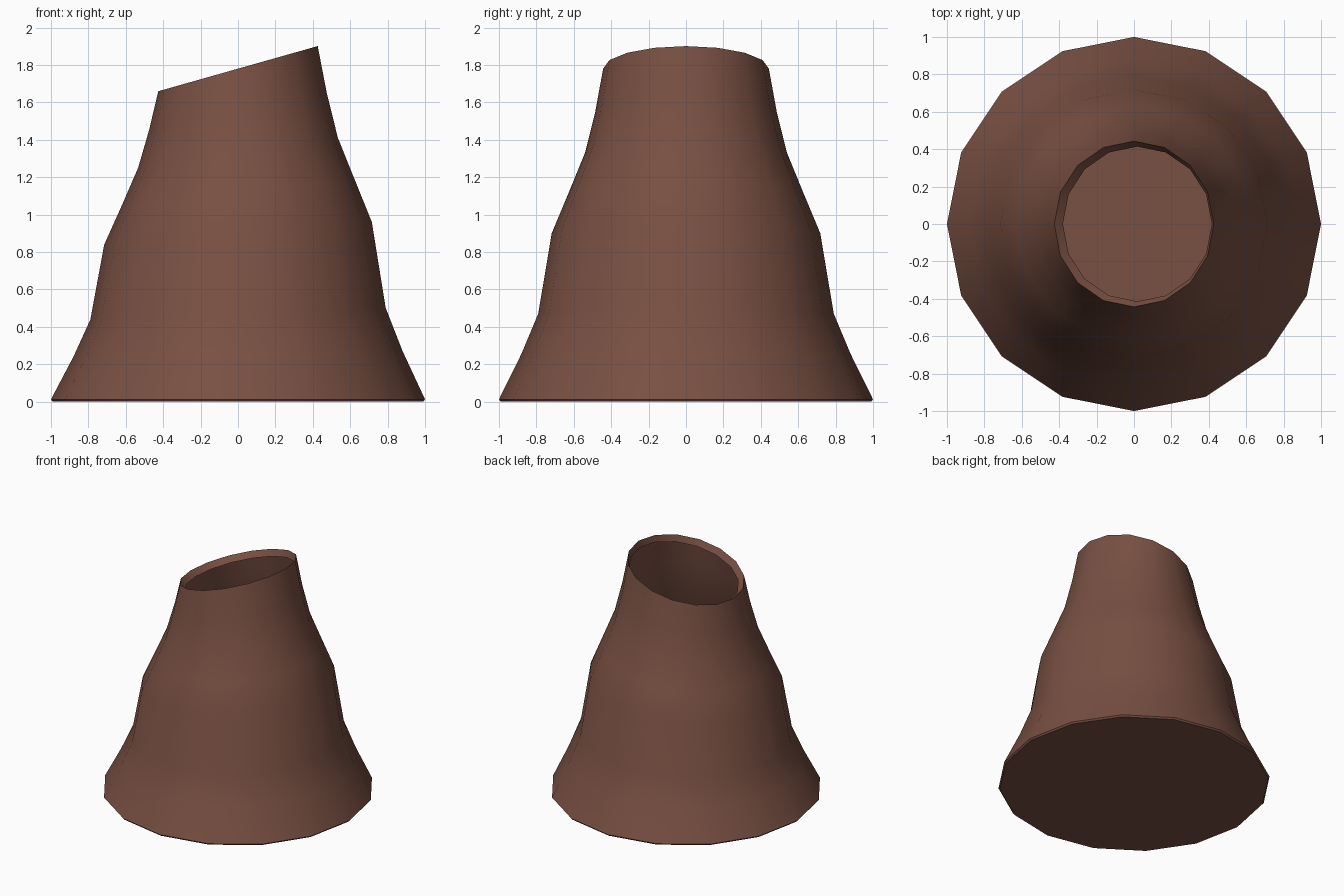
import bpy, bmesh
from math import pi, cos, sin, atan

if "Cube" in bpy.data.objects:
    bpy.data.objects.remove(bpy.data.objects["Cube"])

SIDES = 16

# bark rings: (in-plane radius, centre height, slope along x, centre x)
RINGS = [
    (0.99, 0.0, 0.0, 0.0),
    (1.0, 0.012, 0.0, 0.0),
    (0.88, 0.255, 0.017, 0.0),
    (0.79, 0.47, 0.04, 0.0),
    (0.718, 0.90, 0.085, 0.0),
    (0.63, 1.11, 0.115, 0.0),
    (0.54, 1.33, 0.15, 0.0),
    (0.485, 1.55, 0.205, 0.0),
    (0.443, 1.78, 0.283, 0.0),
    (0.414, 1.735, 0.283, 0.018),   # inner lip of the hollow top
]


def add_ring(bm, radius, height, slope, cx):
    tilt = atan(slope)
    verts = []
    for i in range(SIDES):
        a = 2 * pi * i / SIDES
        u = radius * cos(a)
        verts.append(bm.verts.new((cx + u * cos(tilt), radius * sin(a), height + u * sin(tilt))))
    return verts


# hollow stump, lofted through the rings, closed underneath
bm = bmesh.new()
rings = [add_ring(bm, *r) for r in RINGS]
for low, high in zip(rings, rings[1:]):
    for i in range(SIDES):
        j = (i + 1) % SIDES
        bm.faces.new((low[i], low[j], high[j], high[i]))
bm.faces.new(rings[0][::-1])

mesh = bpy.data.meshes.new("hollow_stump")
bm.to_mesh(mesh)
bm.free()
stump = bpy.data.objects.new("hollow_stump", mesh)
bpy.context.collection.objects.link(stump)

# bark colour
bark = bpy.data.materials.new("bark")
bark.diffuse_color = (0.19, 0.08, 0.055, 1)
bark.use_nodes = True
bark.node_tree.nodes["Principled BSDF"].inputs["Base Color"].default_value = bark.diffuse_color
mesh.materials.append(bark)

bpy.context.view_layer.objects.active = stump
stump.select_set(True)
bpy.ops.object.shade_smooth_by_angle(angle=pi / 4)
